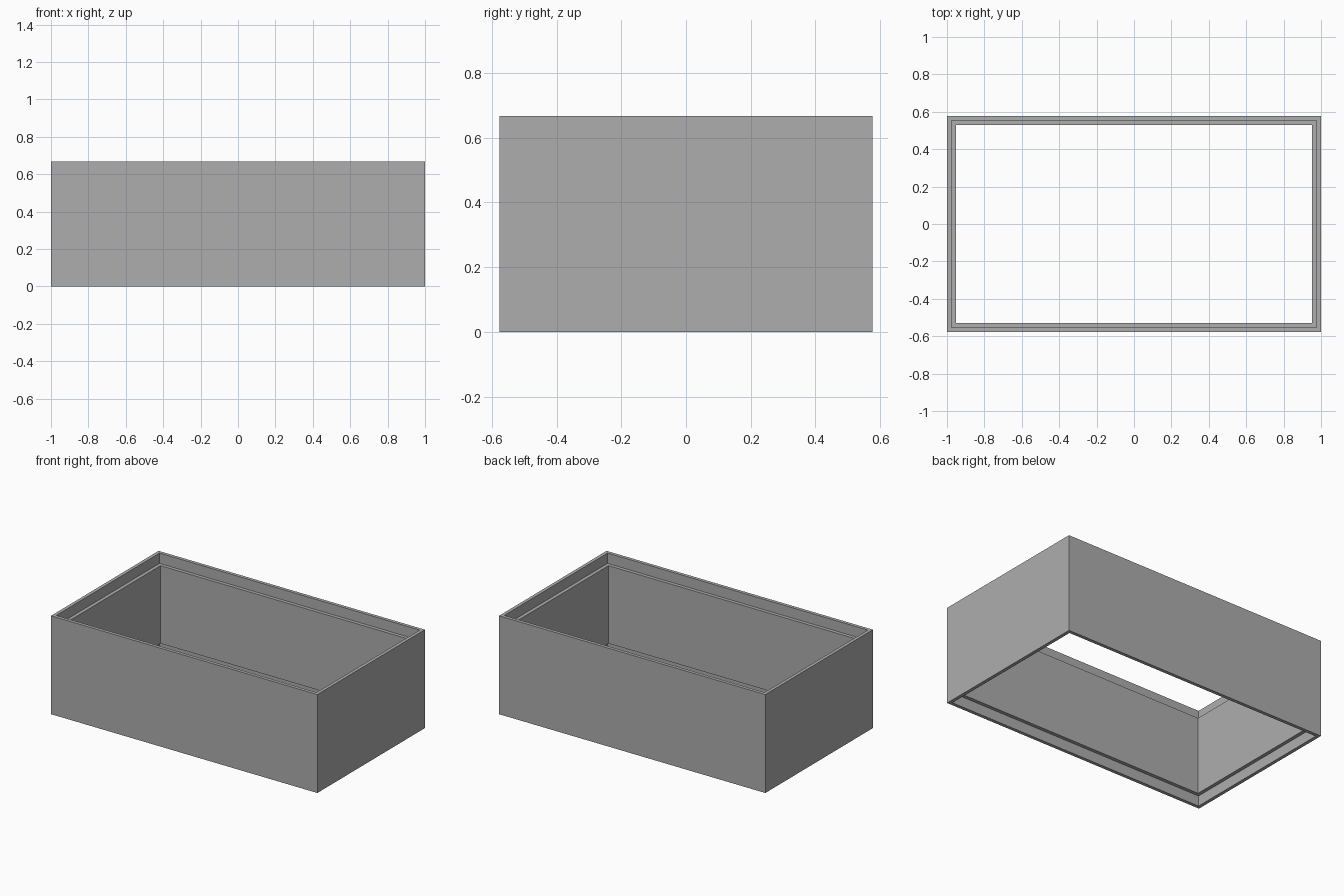
import bpy
import bmesh

cube = bpy.data.objects.get("Cube")
if cube:
    bpy.data.objects.remove(cube, do_unlink=True)

HALF_X, HALF_Y, HEIGHT = 1.0, 0.577, 0.668
LIP, WALL, REBATE = 0.023, 0.047, 0.07

# Single grey finish
grey = bpy.data.materials.new("grey")
grey.use_nodes = True
color = (0.42, 0.42, 0.42, 1)
grey.diffuse_color = color
grey.node_tree.nodes["Principled BSDF"].inputs["Base Color"].default_value = color

# Wall cross-section: (inset from outside, height), rebated at both ends
profile = [
    (0, 0), (0, HEIGHT),
    (LIP, HEIGHT), (LIP, HEIGHT - REBATE),
    (WALL, HEIGHT - REBATE), (WALL, REBATE),
    (LIP, REBATE), (LIP, 0),
]
corners = [(-1, -1), (1, -1), (1, 1), (-1, 1)]

# Sweep the section around the four mitred corners
bm = bmesh.new()
rings = [[bm.verts.new((sx * (HALF_X - inset), sy * (HALF_Y - inset), z))
          for inset, z in profile] for sx, sy in corners]
for c, ring in enumerate(rings):
    following = rings[(c + 1) % len(rings)]
    for i in range(len(profile)):
        j = (i + 1) % len(profile)
        bm.faces.new((ring[i], following[i], following[j], ring[j]))
bmesh.ops.recalc_face_normals(bm, faces=bm.faces)

mesh = bpy.data.meshes.new("box_frame")
bm.to_mesh(mesh)
bm.free()
mesh.materials.append(grey)
frame = bpy.data.objects.new("box_frame", mesh)
bpy.context.collection.objects.link(frame)
